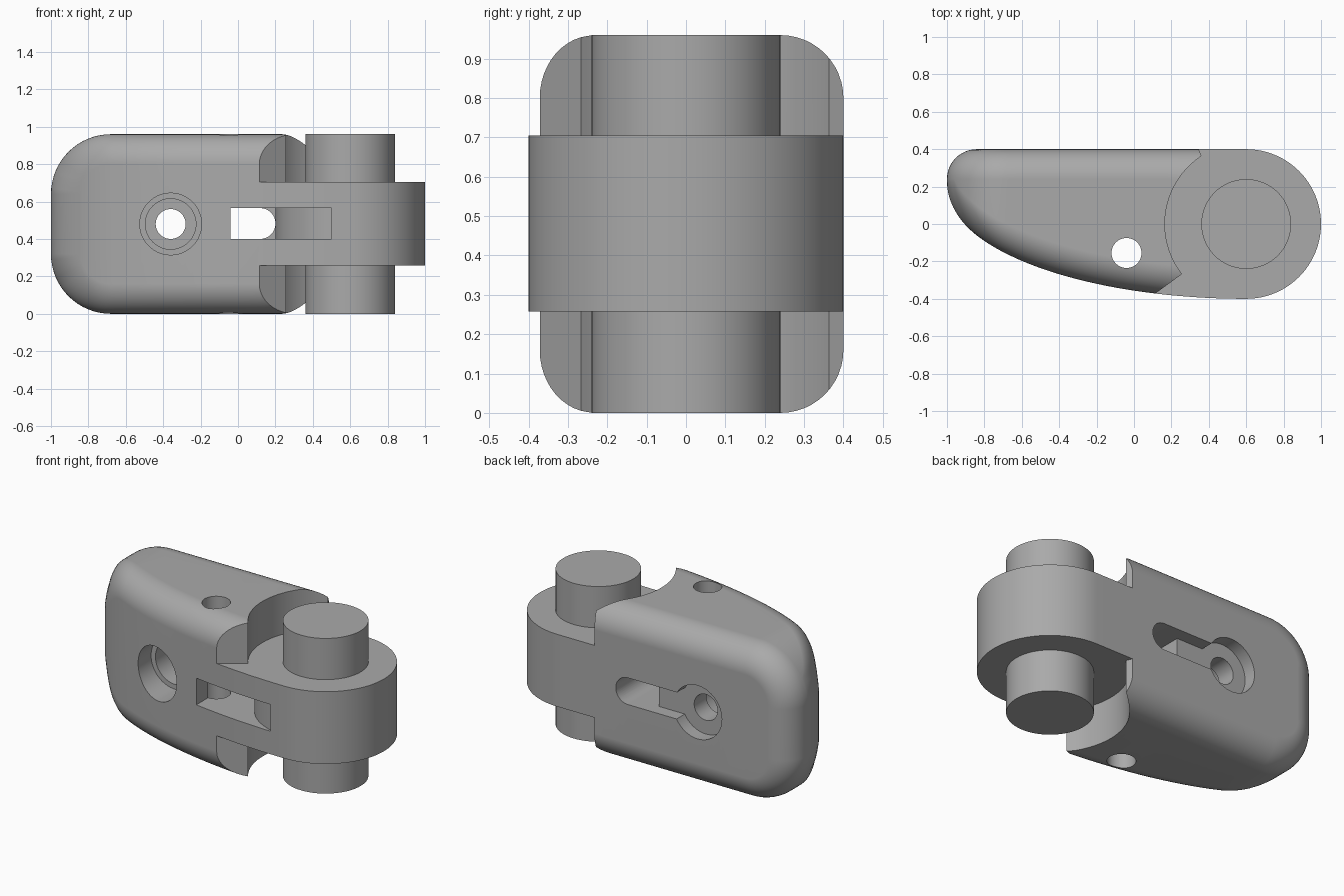
import bpy, bmesh
from math import sin, cos, pi, sqrt, atan2, radians

cube = bpy.data.objects.get("Cube")
if cube:
    bpy.data.objects.remove(cube, do_unlink=True)

H = 0.96        # full height
MID = H / 2
AXIS_X = 0.6    # hinge axis
EDGE = 0.16     # edge rounding
CORNER = 0.32   # end corner radius

grey = bpy.data.materials.new("plain_grey")
grey.use_nodes = True
grey.diffuse_color = (0.4, 0.4, 0.4, 1)
grey.node_tree.nodes["Principled BSDF"].inputs["Base Color"].default_value = (0.4, 0.4, 0.4, 1)


def make_object(name, bm):
    bmesh.ops.recalc_face_normals(bm, faces=bm.faces)
    mesh = bpy.data.meshes.new(name)
    bm.to_mesh(mesh)
    bm.free()
    mesh.materials.append(grey)
    obj = bpy.data.objects.new(name, mesh)
    bpy.context.collection.objects.link(obj)
    return obj


def prism(name, points, lo, hi, axis="z"):
    """Extrude a 2D outline along z (xy points) or along y (xz points)."""
    bm = bmesh.new()
    place = (lambda p, h: (p[0], p[1], h)) if axis == "z" else (lambda p, h: (p[0], h, p[1]))
    low = [bm.verts.new(place(p, lo)) for p in points]
    high = [bm.verts.new(place(p, hi)) for p in points]
    bm.faces.new(low)
    bm.faces.new(high)
    for i in range(len(points)):
        j = (i + 1) % len(points)
        bm.faces.new((low[i], low[j], high[j], high[i]))
    return make_object(name, bm)


def arc(cx, cy, r, start, end, n):
    return [(cx + r * cos(start + (end - start) * i / n),
             cy + r * sin(start + (end - start) * i / n)) for i in range(n + 1)]


def circle(cx, cy, r, n=64):
    return arc(cx, cy, r, 0, 2 * pi, n)[:-1]


def combine(target, tool, operation):
    mod = target.modifiers.new("combine", "BOOLEAN")
    mod.object, mod.operation, mod.solver = tool, operation, "EXACT"
    bpy.context.view_layer.objects.active = target
    bpy.ops.object.modifier_apply(modifier=mod.name)
    bpy.data.objects.remove(tool, do_unlink=True)


def front_y(x):
    """Elliptical sweep of the front face."""
    u = (x - AXIS_X) / 1.6
    return 0.2 - 0.6 * sqrt(max(0, 1 - u * u))


def make_housing():
    # upper half of the side outline: x, z and outward normal
    half = []
    left = CORNER - 1
    for i in range(24):
        half.append((AXIS_X + (left - AXIS_X) * i / 24, H, 0, 1))
    for i in range(17):
        a = pi / 2 + pi / 2 * i / 16
        half.append((left + CORNER * cos(a), H - CORNER + CORNER * sin(a), cos(a), sin(a)))
    outline = half + [(x, H - z, nx, -nz) for x, z, nx, nz in reversed(half)]

    # rings run from the front face over both rounded edges to the back face
    bm = bmesh.new()
    rings = []
    steps = 12
    for side, order in (("front", range(steps, -1, -1)), ("back", range(steps + 1))):
        for k in order:
            t = pi / 2 * k / steps
            inset = EDGE * (1 - cos(t))
            ring = []
            for x, z, nx, nz in outline:
                px, pz = x - inset * nx, z - inset * nz
                if side == "front":
                    r = min(EDGE, 0.23 - front_y(x))
                    y = front_y(px) + r * (1 - sin(t))
                else:
                    y = 0.4 - EDGE * (1 - sin(t))
                ring.append(bm.verts.new((px, y, pz)))
            rings.append(ring)
    n = len(outline)
    for a, b in zip(rings, rings[1:]):
        for j in range(n - 1):
            bm.faces.new((a[j], a[j + 1], b[j + 1], b[j]))
    for ring in (rings[0], rings[-1]):
        for j in range(n // 2 - 1):
            bm.faces.new((ring[j], ring[j + 1], ring[n - 2 - j], ring[n - 1 - j]))
    bm.faces.new([r[0] for r in rings] + [r[-1] for r in reversed(rings)])
    return make_object("hinge_housing", bm)


housing = make_housing()

# clearance pockets above and below the barrel
r = 0.435
a0, a1 = atan2(0.365, -0.24), 2 * pi + atan2(-0.265, -0.34)
pocket = [(0.33, 0.44)] + arc(AXIS_X, 0, r, a0, a1, 40)
pocket += [(0.13, -0.36), (0.06, -0.411), (0.06, -0.6), (1.2, -0.6), (1.2, 0.44)]
for lo, hi in ((0.705, 1.1), (-0.1, 0.258)):
    combine(housing, prism("pocket_cutter", pocket, lo, hi), "DIFFERENCE")

# front slot, later partly filled by the barrel
slot = [(-0.04, 0.4), (0.5, 0.4), (0.5, 0.565), (-0.04, 0.565)]
combine(housing, prism("slot_cutter", slot, -0.6, 0.0, "y"), "DIFFERENCE")

# rear slot with a rounded end, and its shallow run into the round recess
rounded = arc(0.118, 0.4825, 0.0825, -pi / 2, pi / 2, 24)
combine(housing, prism("through_cutter", rounded + [(-0.04, 0.565), (-0.04, 0.4)],
                       -0.1, 0.6, "y"), "DIFFERENCE")
combine(housing, prism("channel_cutter", rounded + [(-0.36, 0.565), (-0.36, 0.4)],
                       0.32, 0.6, "y"), "DIFFERENCE")

# stepped screw hole: radius, start and end depth
for radius, lo, hi in ((0.165, 0.32, 0.6), (0.165, -0.6, -0.1),
                       (0.135, -0.6, 0.2), (0.08, -0.6, 0.6)):
    combine(housing, prism("screw_cutter", circle(-0.36, MID, radius), lo, hi, "y"), "DIFFERENCE")

# vertical cross hole
combine(housing, prism("cross_cutter", circle(-0.04, -0.155, 0.08, 48), -0.2, 1.2), "DIFFERENCE")

# barrel and pin
barrel = prism("barrel", circle(AXIS_X, 0, 0.4, 96), 0.258, 0.705)
combine(housing, barrel, "UNION")
pin = prism("hinge_pin", circle(AXIS_X, 0, 0.24), 0, H)

# smooth curved faces, keep cut edges sharp
for obj in (housing, pin):
    bpy.ops.object.select_all(action="DESELECT")
    obj.select_set(True)
    bpy.context.view_layer.objects.active = obj
    bpy.ops.object.shade_smooth_by_angle(angle=radians(25))
    weighted = obj.modifiers.new("even_shading", "WEIGHTED_NORMAL")
    weighted.keep_sharp = True
